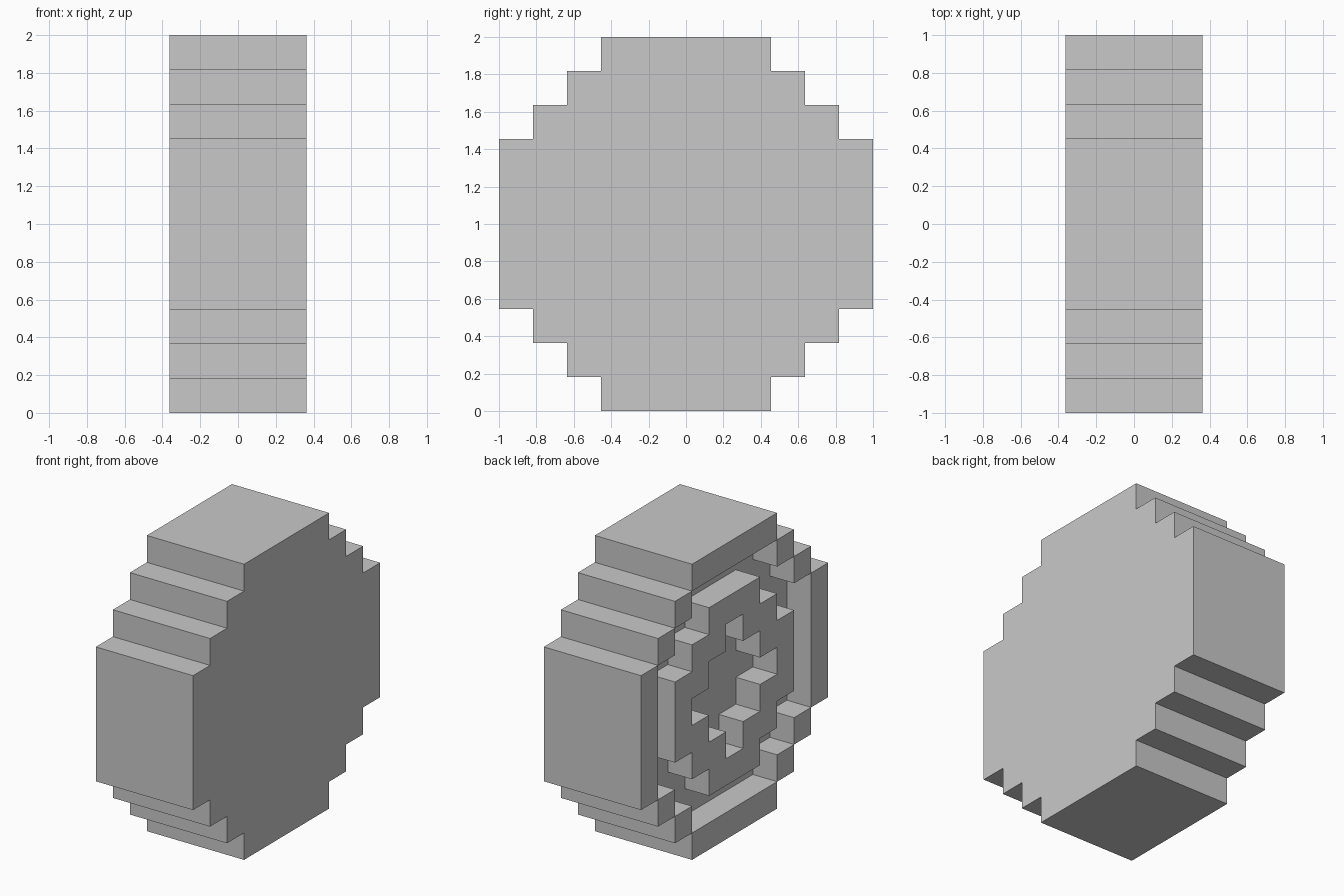
import bpy, bmesh, math

cube = bpy.data.objects.get("Cube")
if cube:
    bpy.data.objects.remove(cube, do_unlink=True)

CELLS = 11               # blocks across the wheel
MID = CELLS // 2
S = 2 / CELLS            # block size
DEPTH = 4 * S            # wheel width

# Single flat grey
grey = bpy.data.materials.new("plain_grey")
grey.use_nodes = True
color = (0.584, 0.584, 0.584, 1)
grey.diffuse_color = color
grey.node_tree.nodes["Principled BSDF"].inputs["Base Color"].default_value = color


# Block rules: a and b count blocks from the centre along y and z
def in_wheel(a, b):
    return a + b <= 7


def in_hub(a, b):
    return a + b <= 4 and max(a, b) <= 3


def in_socket(a, b):
    return a + b <= 2


def in_groove(a, b):
    return a + b <= 6 and max(a, b) <= 4 and not in_hub(a, b)


def extrude(bm, faces, dx):
    """Extrude along x, leaving the starting faces in place."""
    new = bmesh.ops.extrude_face_region(bm, geom=faces, use_keep_orig=True)["geom"]
    verts = [v for v in new if isinstance(v, bmesh.types.BMVert)]
    bmesh.ops.translate(bm, verts=verts, vec=(dx, 0, 0))


def press(bm, rule):
    """Sink the outer-side blocks that match the rule by one block."""
    picked = []
    for f in bm.faces:
        c = f.calc_center_median()
        if abs(c.x + DEPTH / 2) < 0.001:
            a, b = round(abs(c.y) / S), round(abs(c.z - 1) / S)
            if rule(a, b):
                picked.append(f)
    extrude(bm, picked, S)
    bmesh.ops.delete(bm, geom=picked, context='FACES')


# Stepped disc
bm = bmesh.new()
corners = ((0, 0), (1, 0), (1, 1), (0, 1))
for i in range(CELLS):
    for j in range(CELLS):
        if in_wheel(abs(i - MID), abs(j - MID)):
            bm.faces.new([bm.verts.new((DEPTH / 2, (i + p) * S - 1, (j + q) * S))
                          for p, q in corners])
bmesh.ops.remove_doubles(bm, verts=bm.verts[:], dist=0.0001)
extrude(bm, bm.faces[:], -DEPTH)
bmesh.ops.recalc_face_normals(bm, faces=bm.faces[:])

# Groove between rim and hub, and the socket in the hub
press(bm, in_groove)
press(bm, in_socket)

# Merge the flat areas
bmesh.ops.recalc_face_normals(bm, faces=bm.faces[:])
bmesh.ops.dissolve_limit(bm, angle_limit=math.radians(1),
                         verts=bm.verts[:], edges=bm.edges[:])

mesh = bpy.data.meshes.new("wheel")
bm.to_mesh(mesh)
bm.free()
mesh.materials.append(grey)
wheel = bpy.data.objects.new("wheel", mesh)
bpy.context.collection.objects.link(wheel)
